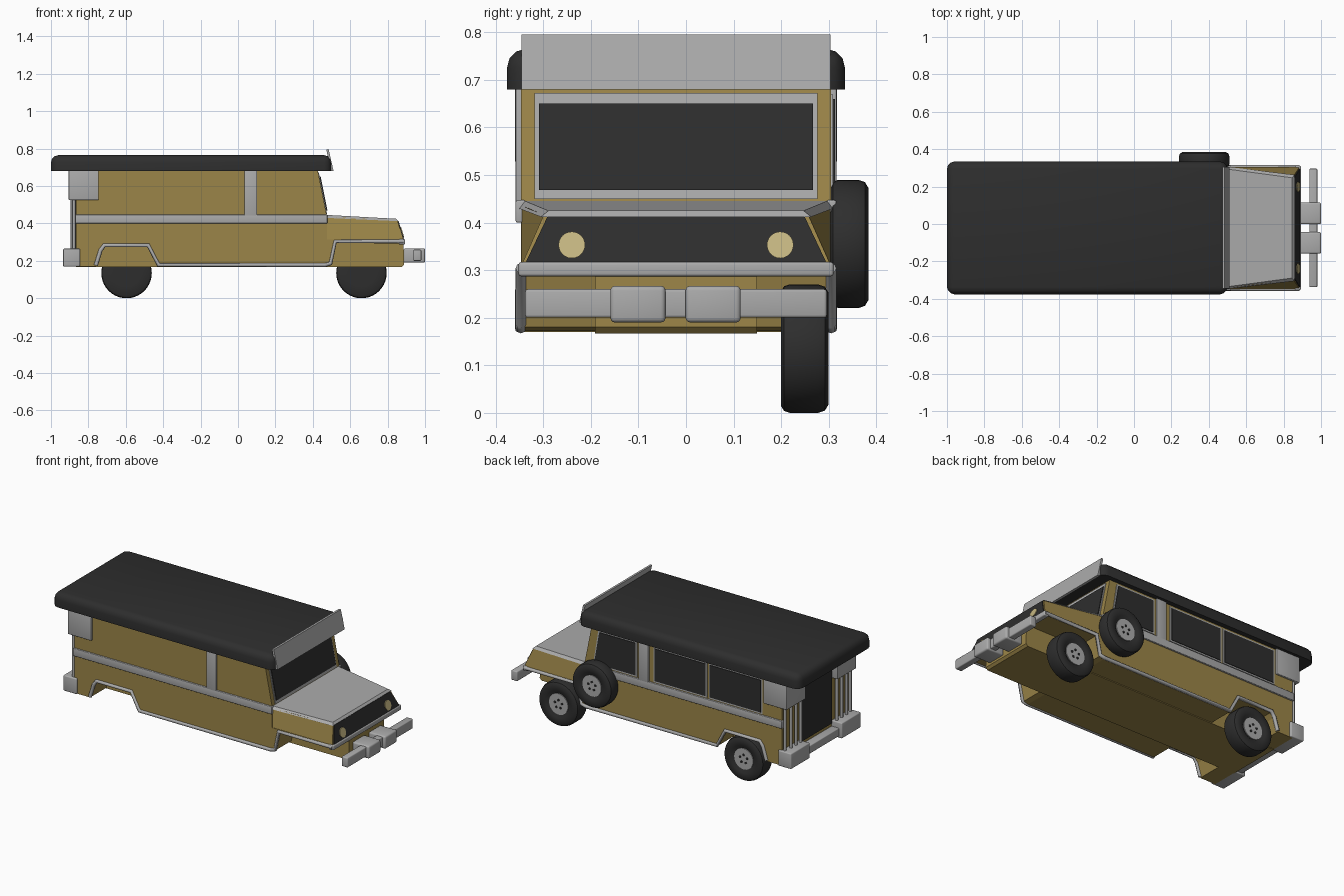
import bpy, bmesh, math
from mathutils import Vector

if "Cube" in bpy.data.objects:
    bpy.data.objects.remove(bpy.data.objects["Cube"])

CY = -0.021   # body centre line (side fittings on +y make the whole asymmetric)
HW = 0.326    # body half width


def material(name, r, g, b):
    m = bpy.data.materials.new(name)
    m.diffuse_color = (r, g, b, 1)
    m.use_nodes = True
    m.node_tree.nodes["Principled BSDF"].inputs["Base Color"].default_value = m.diffuse_color
    return m


GOLD = material("gold paint", 0.33, 0.235, 0.065)
GREY = material("light grey metal", 0.41, 0.41, 0.41)
DARK = material("near black", 0.027, 0.027, 0.027)
LAMP = material("pale lamp yellow", 0.56, 0.47, 0.22)


def finish(bm, name, mat, smooth=True):
    bmesh.ops.recalc_face_normals(bm, faces=bm.faces)
    me = bpy.data.meshes.new(name)
    bm.to_mesh(me)
    bm.free()
    ob = bpy.data.objects.new(name, me)
    bpy.context.collection.objects.link(ob)
    me.materials.append(mat)
    if smooth:
        bpy.ops.object.select_all(action='DESELECT')
        ob.select_set(True)
        bpy.context.view_layer.objects.active = ob
        bpy.ops.object.shade_smooth_by_angle(angle=math.radians(35))
    return ob


def box(name, mat, x, y, z, bevel=0.0, top_only=False):
    bm = bmesh.new()
    bmesh.ops.create_cube(bm, size=1)
    for v in bm.verts:
        v.co = Vector([lo + (hi - lo) * (c + 0.5) for (lo, hi), c in zip((x, y, z), v.co)])
    if bevel:
        zm = sum(z) / 2
        edges = [e for e in bm.edges if not top_only or any(v.co.z > zm for v in e.verts)]
        bmesh.ops.bevel(bm, geom=edges, offset=bevel, segments=3, profile=0.5, affect='EDGES')
    return finish(bm, name, mat)


def prism(name, mat, pts, y0, y1):
    """Extrude an (x, z) outline along y."""
    bm = bmesh.new()
    a = [bm.verts.new((x, y0, z)) for x, z in pts]
    b = [bm.verts.new((x, y1, z)) for x, z in pts]
    n = len(pts)
    bm.faces.new(a)
    bm.faces.new(b[::-1])
    for i in range(n):
        bm.faces.new((a[i], a[(i + 1) % n], b[(i + 1) % n], b[i]))
    return finish(bm, name, mat, False)


def lathe(name, mat, x, z, pts, n=40):
    """Turn (radius, y) points about a y axis through x, z."""
    bm = bmesh.new()
    rings = [[bm.verts.new((x + r * math.cos(2 * math.pi * i / n), y,
                            z + r * math.sin(2 * math.pi * i / n))) for i in range(n)]
             for r, y in pts]
    for p, q in zip(rings, rings[1:]):
        for i in range(n):
            bm.faces.new((p[i], p[(i + 1) % n], q[(i + 1) % n], q[i]))
    bm.faces.new(rings[0])
    bm.faces.new(rings[-1])
    return finish(bm, name, mat)


def tube(name, mat, pts, radius):
    cu = bpy.data.curves.new(name, 'CURVE')
    cu.dimensions = '3D'
    cu.bevel_depth = radius
    cu.bevel_resolution = 2
    cu.use_fill_caps = True
    sp = cu.splines.new('POLY')
    sp.points.add(len(pts) - 1)
    for p, c in zip(sp.points, pts):
        p.co = (*c, 1)
    ob = bpy.data.objects.new(name, cu)
    bpy.context.collection.objects.link(ob)
    cu.materials.append(mat)
    bpy.ops.object.select_all(action='DESELECT')
    ob.select_set(True)
    bpy.context.view_layer.objects.active = ob
    bpy.ops.object.convert(target='MESH')


def hexa(name, mat, corners):
    """Box from four lower then four upper corners."""
    bm = bmesh.new()
    v = [bm.verts.new(c) for c in corners]
    for f in ((0, 1, 2, 3), (4, 5, 6, 7), (0, 1, 5, 4), (1, 2, 6, 5), (2, 3, 7, 6), (3, 0, 4, 7)):
        bm.faces.new([v[i] for i in f])
    return finish(bm, name, mat, False)


# Body: full core plus side strips with wheel arches
arch = [(-0.76, 0.17), (-0.735, 0.25), (-0.715, 0.277), (-0.48, 0.277), (-0.425, 0.172),
        (0.465, 0.172), (0.495, 0.18), (0.52, 0.298), (0.885, 0.298)]
upper = [(0.885, 0.315), (0.475, 0.315), (0.475, 0.44), (0.425, 0.69), (-0.865, 0.69)]
prism("body_core", GOLD, [(-0.865, 0.167), (0.875, 0.167), (0.888, 0.18)] + upper, CY - 0.17, CY + 0.17)
for s, side in ((-1, "right"), (1, "left")):
    prism("body_side_" + side, GOLD, [(-0.865, 0.17)] + arch + upper, CY + s * 0.17, CY + s * HW)
    # Side trim, belt line, pillar
    tube("arch_trim_" + side, GREY, [(x, CY + s * HW, z + 0.006) for x, z in arch], 0.011)
    ys = sorted((CY + s * (HW - 0.01), CY + s * (HW + 0.011)))
    box("belt_line_" + side, GREY, (-0.87, 0.478), ys, (0.40, 0.447), 0.004)
    box("door_pillar_" + side, GREY, (0.035, 0.102), ys, (0.44, 0.685), 0.003)
    # Rear corner panel, bars and bumper block
    yc = sorted((CY + s * 0.155, CY + s * (HW + 0.012)))
    box("rear_corner_panel_" + side, GREY, (-0.905, -0.745), yc, (0.525, 0.69), 0.004)
    box("rear_bumper_block_" + side, GREY, (-0.935, -0.845), yc, (0.17, 0.265), 0.006)
    for i in range(4):
        yb = CY + s * (0.175 + 0.047 * i)
        xb = -0.886 if i < 3 else -0.878
        tube("rear_bar_" + side, GREY, [(xb, yb, 0.25), (xb, yb, 0.54)], 0.009)
    # Headlights
    lathe_lamp = bmesh.new()
    bmesh.ops.create_cone(lathe_lamp, cap_ends=True, segments=24, radius1=0.028, radius2=0.028, depth=0.009)
    for v in lathe_lamp.verts:
        x, y, z = v.co
        v.co = (0.876 + z - 0.29 * x, CY + s * 0.219 + y, 0.353 + x)
    finish(lathe_lamp, "headlight_" + side, LAMP)

# Rear door and centre bumper
box("rear_door", DARK, (-0.871, -0.862), (CY - 0.15, CY + 0.15), (0.25, 0.685))
box("rear_step", GREY, (-0.915, -0.85), (CY - 0.16, CY + 0.16), (0.18, 0.23), 0.005)

# Hood, lid and grille
B, T = 0.325, 0.278
hexa("hood", GOLD, [(0.47, CY - B, 0.31), (0.884, CY - B, 0.31), (0.884, CY + B, 0.31), (0.47, CY + B, 0.31),
                    (0.47, CY - B, 0.436), (0.853, CY - T, 0.416), (0.853, CY + T, 0.416), (0.47, CY + B, 0.436)])
hexa("hood_lid", GREY, [(0.465, CY - B - .006, 0.43), (0.858, CY - T - .006, 0.412), (0.858, CY + T + .006, 0.412),
                        (0.465, CY + B + .006, 0.43), (0.465, CY - B + .006, 0.446), (0.845, CY - T + .01, 0.425),
                        (0.845, CY + T - .01, 0.425), (0.465, CY + B - .006, 0.446)])
hexa("grille", DARK, [(0.88, CY - .316, 0.316), (0.887, CY - .316, 0.316), (0.887, CY + .316, 0.316),
                      (0.88, CY + .316, 0.316), (0.85, CY - .27, 0.413), (0.859, CY - .27, 0.413),
                      (0.859, CY + .27, 0.413), (0.85, CY + .27, 0.413)])
box("nose_strip", GREY, (0.86, 0.893), (CY - HW - 0.005, CY + HW + 0.005), (0.287, 0.317), 0.006)

# Front bumper
box("front_bumper", GREY, (0.938, 0.98), (CY - 0.317, CY + 0.317), (0.20, 0.26), 0.006)
for y in (CY - 0.08, CY + 0.078):
    box("bumper_block", GREY, (0.885, 1.0), (y - 0.058, y + 0.058), (0.19, 0.267), 0.01)


# Windshield plates on the sloped cabin front
def slope(z, off):
    return (0.475 - (z - 0.44) * 0.2 + off, z)


for name, mat, hw, z0, z1, off in (("windshield_frame", GREY, 0.297, 0.45, 0.672, 0.004),
                                   ("windshield_glass", DARK, 0.288, 0.468, 0.65, 0.009)):
    prism(name, mat, [slope(z0, -0.001), slope(z0, off), slope(z1, off), slope(z1, -0.001)], CY - hw, CY + hw)

# Side windows, on the left side only
YW = CY + HW
for x0, x1, slant in ((-0.725, -0.38, 0), (-0.35, -0.005, 0), (0.125, 0.405, 0.035)):
    for name, mat, g, t in (("window_frame", GREY, 0.009, 0.004), ("window_glass", DARK, 0, 0.008)):
        prism(name, mat, [(x0 - g, 0.462 - g), (x1 + g, 0.462 - g), (x1 + g - slant, 0.66 + g),
                          (x0 - g, 0.66 + g)], YW - 0.001, YW + t)

# Roof and sun visor
roof = box("roof", DARK, (-1.0, 0.5), (CY - 0.364, CY + 0.364), (0.68, 0.765), 0.04, True)
for v in roof.data.vertices:
    v.co.y = CY + (v.co.y - CY) * (1 - 0.03 * abs((v.co.x + 0.25) / 0.75) ** 4)
prism("sun_visor", GREY, [(0.498, 0.68), (0.511, 0.68), (0.485, 0.795), (0.472, 0.795)], CY - 0.325, CY + 0.325)


# Wheels, all on the left side
def wheel(name, x, z, y0, y1):
    r = 0.135
    lathe(name + "_tyre", DARK, x, z, [(0.07, y0), (r - 0.014, y0), (r - 0.004, y0 + 0.006), (r, y0 + 0.018),
                                       (r, y1 - 0.022), (r - 0.005, y1 - 0.008), (r - 0.018, y1),
                                       (0.082, y1 - 0.001), (0.066, y1 - 0.012)])
    lathe(name + "_hub", GREY, x, z, [(0.064, y1 - 0.02), (0.064, y1 - 0.007), (0.058, y1 - 0.007)])
    for i in range(5):
        a = 2 * math.pi * i / 5 + math.pi / 2
        lathe(name + "_bolt", DARK, x + 0.025 * math.cos(a), z + 0.025 * math.sin(a),
              [(0.007, y1 - 0.008), (0.007, y1 - 0.003)], 10)


wheel("rear_wheel", -0.596, 0.135, 0.2, 0.3)
wheel("front_wheel", 0.66, 0.135, 0.2, 0.3)
wheel("spare_wheel", 0.375, 0.355, 0.303, 0.384)
